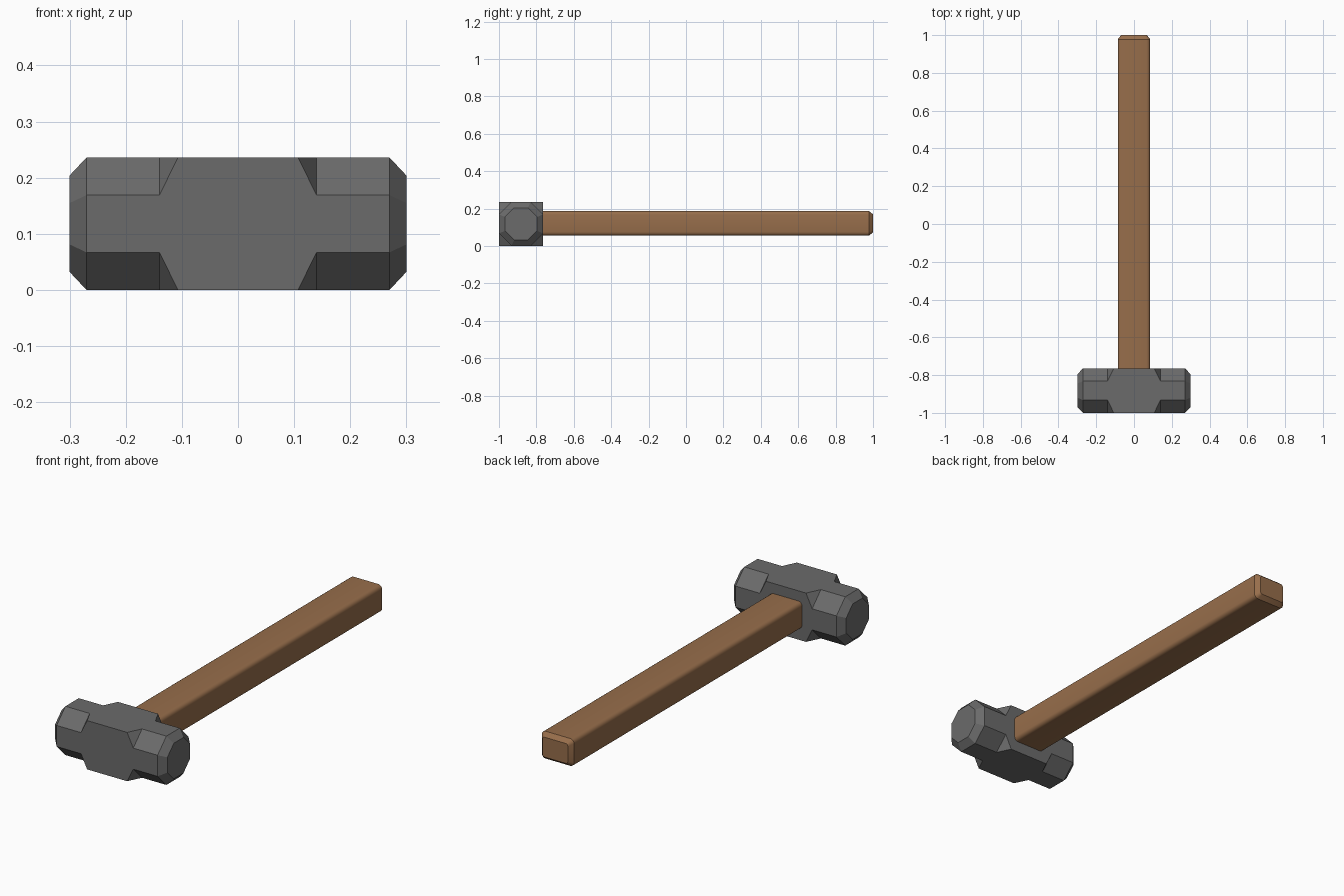
import bpy, bmesh
from math import sin, cos, pi, radians
from mathutils import Vector

cube = bpy.data.objects.get("Cube")
if cube:
    bpy.data.objects.remove(cube, do_unlink=True)


def material(name, colour, roughness):
    mat = bpy.data.materials.new(name)
    mat.use_nodes = True
    mat.diffuse_color = colour
    bsdf = mat.node_tree.nodes["Principled BSDF"]
    bsdf.inputs["Base Color"].default_value = colour
    bsdf.inputs["Roughness"].default_value = roughness
    return mat


def rounded_rect(half_a, half_b, radius, segments):
    """Closed outline of a rectangle with cut (1 segment) or round corners."""
    points = []
    for corner, (sa, sb) in enumerate([(1, 1), (-1, 1), (-1, -1), (1, -1)]):
        for step in range(segments + 1):
            angle = (corner + step / segments) * pi / 2
            points.append((sa * (half_a - radius) + radius * cos(angle),
                           sb * (half_b - radius) + radius * sin(angle)))
    return points


def loft(name, rings, mat):
    """Skin a list of equal-length rings and cap both ends."""
    bm = bmesh.new()
    rows = [[bm.verts.new(p) for p in ring] for ring in rings]
    count = len(rows[0])
    for low, high in zip(rows, rows[1:]):
        for i in range(count):
            j = (i + 1) % count
            bm.faces.new((low[i], low[j], high[j], high[i]))
    bm.faces.new(rows[0][::-1])
    bm.faces.new(rows[-1])
    # Weld collapsed corners and merge coplanar faces
    bmesh.ops.remove_doubles(bm, verts=bm.verts, dist=0.0002)
    bmesh.ops.dissolve_limit(bm, angle_limit=radians(0.5),
                             verts=bm.verts, edges=bm.edges)
    bmesh.ops.recalc_face_normals(bm, faces=bm.faces)
    mesh = bpy.data.meshes.new(name)
    bm.to_mesh(mesh)
    bm.free()
    mesh.materials.append(mat)
    obj = bpy.data.objects.new(name, mesh)
    bpy.context.collection.objects.link(obj)
    return obj


steel = material("dark steel", (0.147, 0.147, 0.147, 1), 0.6)
wood = material("brown wood", (0.31, 0.155, 0.07, 1), 0.7)

# Hammer head: square middle, octagonal arms, chamfered striking faces
HALF = 0.118
CUT = 0.067
head_centre = Vector((0, -0.882, HALF))
half_stations = [(0.107, HALF, 0), (0.14, HALF, CUT),
                 (0.27, HALF, CUT), (0.30, 0.086, 0.049)]
stations = [(-x, h, c) for x, h, c in reversed(half_stations)] + half_stations
head_rings = [[head_centre + Vector((x, a, b)) for a, b in rounded_rect(h, h, c, 1)]
              for x, h, c in stations]
loft("hammer_head", head_rings, steel)

# Handle: rounded bar set into the head, with a chamfered butt end
RADIUS = 0.02
BUTT = 0.018
handle_rings = []
for y, inset in [(-0.88, 0), (0.978, 0), (1.0, BUTT)]:
    outline = rounded_rect(0.086 - inset, 0.066 - inset, RADIUS - inset * 0.5, 4)
    handle_rings.append([(a, y, b + 0.121) for a, b in outline])
handle = loft("handle", handle_rings, wood)
bpy.ops.object.select_all(action='DESELECT')
handle.select_set(True)
bpy.context.view_layer.objects.active = handle
bpy.ops.object.shade_smooth_by_angle(angle=radians(30))
